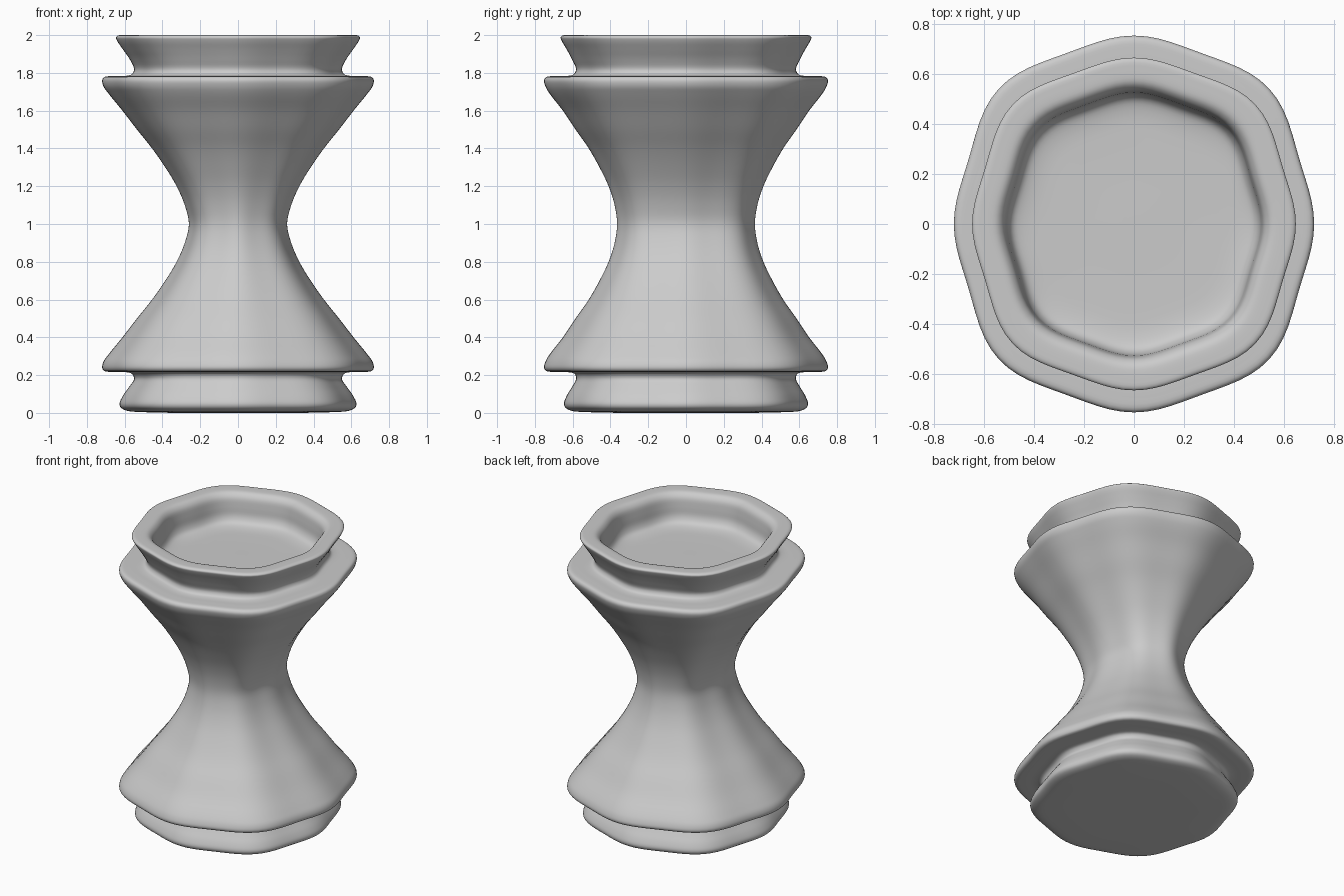
import bpy, bmesh, math
from mathutils import Vector

if "Cube" in bpy.data.objects:
    bpy.data.objects.remove(bpy.data.objects["Cube"])

SEG = 96   # points around
SUB = 4    # spline steps between profile points

# Half profile of the pinched body from waist to shoulder: (half width x, half depth y, height from waist)
half = [(.260, .365, 0), (.282, .378, .1), (.325, .410, .2), (.385, .458, .3), (.455, .515, .4),
        (.535, .585, .5), (.612, .652, .6), (.685, .722, .69), (.713, .745, .73),
        (.719, .752, .76), (.710, .742, .777), (.66, .69, .783), (.59, .62, .785)]
body = [(x, y, 1 - h) for x, y, h in reversed(half)] + [(x, y, 1 + h) for x, y, h in half[1:]]

# Foot, body, neck and recessed cup
foot = [(0, 0, 0), (.3, .31, 0), (.5, .52, .004), (.59, .61, .012), (.622, .640, .03), (.627, .646, .05),
        (.61, .632, .09), (.575, .602, .14), (.55, .582, .18), (.56, .588, .205)]
cup = [(.56, .592, 1.795), (.55, .582, 1.82), (.572, .603, 1.87), (.61, .632, 1.925),
       (.640, .658, 1.97), (.646, .664, 1.988), (.635, .654, 1.998), (.59, .607, 2.0),
       (.545, .562, 1.993), (.520, .537, 1.965), (.510, .527, 1.91), (.503, .520, 1.85),
       (.485, .50, 1.815), (.44, .455, 1.797), (.3, .31, 1.79), (0, 0, 1.79)]
points = [Vector(p) for p in foot + body + cup]


def smooth_path(pts):
    """Centripetal spline through the profile points."""
    ext = [2 * pts[0] - pts[1]] + pts + [2 * pts[-1] - pts[-2]]
    out = []
    for i in range(1, len(ext) - 2):
        p = ext[i - 1:i + 3]
        t = [0]
        for a, b in zip(p, p[1:]):
            t.append(t[-1] + math.sqrt((b - a).length))
        for s in range(SUB):
            u = t[1] + (t[2] - t[1]) * s / SUB
            lv = list(p)
            for k in (1, 2, 3):
                lv = [lv[j] + (lv[j + 1] - lv[j]) * ((u - t[j + (k == 3)]) / (t[j + (k == 3) + (1 if k == 3 else k)] - t[j + (k == 3)]))
                      if k != 1 else
                      lv[j] + (lv[j + 1] - lv[j]) * ((u - t[j]) / (t[j + 1] - t[j]))
                      for j in range(4 - k)]
            out.append(lv[0])
    out.append(pts[-1])
    return out


def outline(a):
    """Soft eight-cornered cross-section, scaled to unit half width and depth."""
    r = .737 - .017 * math.cos(2 * a) - .014 * math.cos(4 * a) + .0137 * math.cos(8 * a)
    return r * math.cos(a) / .7197, r * math.sin(a) / .7537


# Loft the cross-section along the profile
bm = bmesh.new()
section = [outline(2 * math.pi * i / SEG) for i in range(SEG)]
path = smooth_path(points)
rings = [[bm.verts.new((p.x * u, p.y * v, max(0, min(2, p.z)))) for u, v in section] for p in path[1:-1]]
for a, b in zip(rings, rings[1:]):
    for i in range(SEG):
        j = (i + 1) % SEG
        bm.faces.new((a[i], a[j], b[j], b[i]))

# Close underside and cup floor
for ring, z in ((rings[0], 0), (rings[-1], path[-1].z)):
    c = bm.verts.new((0, 0, z))
    for i in range(SEG):
        bm.faces.new((c, ring[i], ring[(i + 1) % SEG]))
bmesh.ops.recalc_face_normals(bm, faces=bm.faces)
for f in bm.faces:
    f.smooth = True

mesh = bpy.data.meshes.new("pinched_stool")
bm.to_mesh(mesh)
bm.free()
obj = bpy.data.objects.new("pinched_stool", mesh)
bpy.context.collection.objects.link(obj)
